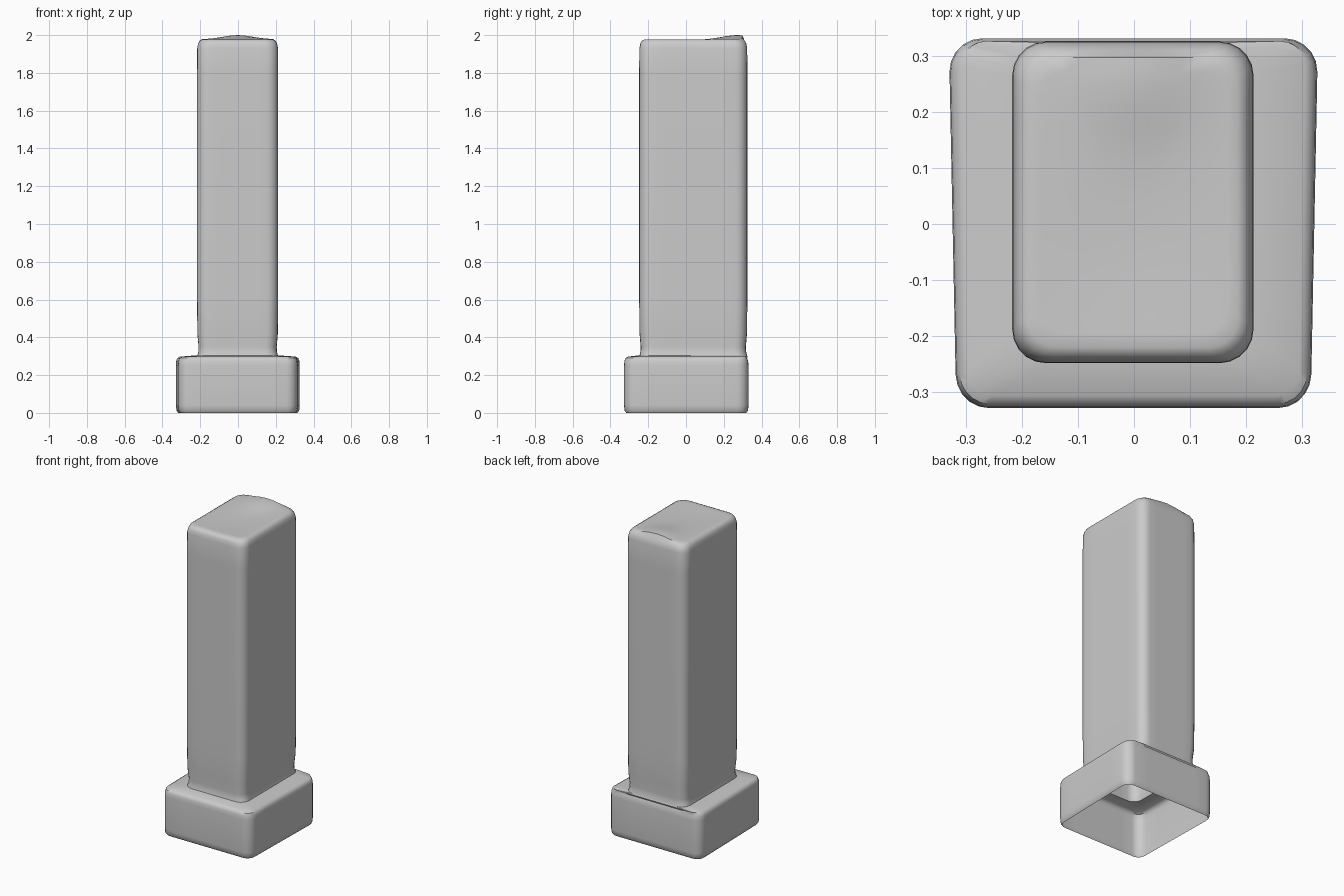
import bpy
import bmesh
import math

cube = bpy.data.objects.get("Cube")
if cube:
    bpy.data.objects.remove(cube, do_unlink=True)

CORNER_STEPS = 5
SIDE_STEPS = 6


def outline(x0, x1, y0, y1, r, pinch=0.0):
    """Rounded rectangle; pinch narrows the front end."""
    corners = [(x1 - r, y1 - r), (x0 + r, y1 - r), (x0 + r, y0 + r), (x1 - r, y0 + r)]
    arcs = []
    for i, (cx, cy) in enumerate(corners):
        arc = []
        for s in range(CORNER_STEPS + 1):
            a = math.pi / 2 * (i + s / CORNER_STEPS)
            arc.append((cx + r * math.cos(a), cy + r * math.sin(a)))
        arcs.append(arc)
    pts = []
    for i, arc in enumerate(arcs):
        pts += arc
        a, b = arc[-1], arcs[(i + 1) % 4][0]
        for s in range(1, SIDE_STEPS):
            t = s / SIDE_STEPS
            pts.append((a[0] + (b[0] - a[0]) * t, a[1] + (b[1] - a[1]) * t))
    return [(x * (1 - pinch * (y1 - y) / (y1 - y0)), y) for x, y in pts]


def inset(box, d):
    x0, x1, y0, y1 = box
    return x0 + d, x1 - d, y0 + d, y1 - d


def loft(name, rings, cap=False):
    """Skin a stack of 3D rings into one open-bottomed shell."""
    bm = bmesh.new()
    loops = [[bm.verts.new(p) for p in ring] for ring in rings]
    for low, high in zip(loops, loops[1:]):
        for i in range(len(low)):
            j = (i + 1) % len(low)
            bm.faces.new((low[i], low[j], high[j], high[i]))
    if cap:
        bm.faces.new(loops[-1])
    mesh = bpy.data.meshes.new(name)
    bm.to_mesh(mesh)
    bm.free()
    obj = bpy.data.objects.new(name, mesh)
    bpy.context.collection.objects.link(obj)
    bpy.ops.object.select_all(action='DESELECT')
    obj.select_set(True)
    bpy.context.view_layer.objects.active = obj
    bpy.ops.object.shade_smooth_by_angle(angle=math.radians(40))
    return obj


def flat(points, z):
    return [(x, y, z) for x, y in points]


def top_height(x, y):
    """Worn top: a soft hump toward the back and a slight dip at the front."""
    hump = 0.022 * math.exp(-(x / 0.11) ** 2 - ((y - 0.27) / 0.11) ** 2)
    dip = 0.006 * math.exp(-(x / 0.15) ** 2 - ((y + 0.05) / 0.15) ** 2)
    return 1.978 + hump - dip


SHAFT = (-0.217, 0.213, -0.248, 0.325)
PLINTH = (-0.33, 0.328, -0.328, 0.331)
FOOT = flat(outline(*inset(SHAFT, 0.002), 0.06), 0.305)

# Plinth: hollow low box with softened edges and an opening under the shaft
plinth_rings = [flat(outline(*inset(PLINTH, d), 0.06 - d, 0.04), z)
                for d, z in [(0.012, 0.0), (0.003, 0.012), (0, 0.04), (0, 0.25),
                             (0.002, 0.275), (0.008, 0.29)]]
# The back edge stays nearly flush with the shaft while the ledge runs inward
lip = (PLINTH[0] + 0.022, PLINTH[1] - 0.022, PLINTH[2] + 0.022, PLINTH[3] - 0.005)
plinth_rings.append(flat(outline(*lip, 0.045, 0.04), 0.298))
plinth_rings.append(FOOT)
loft("plinth", plinth_rings)

# Shaft: tall hollow column, slightly necked above the plinth
shaft_rings = [FOOT]
for d, z in [(0.007, 0.325), (0.008, 0.35), (0.002, 0.42), (0, 0.6), (0, 1.2),
             (0, 1.8), (0.001, 1.93), (0.006, 1.955), (0.014, 1.97)]:
    shaft_rings.append(flat(outline(*inset(SHAFT, d), 0.06), z))
# Top surface follows the worn height in shrinking rings
top = outline(*inset(SHAFT, 0.028), 0.05)
cy = (SHAFT[2] + SHAFT[3]) / 2
for s in (1, 0.9, 0.8, 0.65, 0.5, 0.35, 0.2, 0.08):
    ring = [(x * s, cy + (y - cy) * s) for x, y in top]
    shaft_rings.append([(x, y, top_height(x, y)) for x, y in ring])
loft("shaft", shaft_rings, cap=True)
